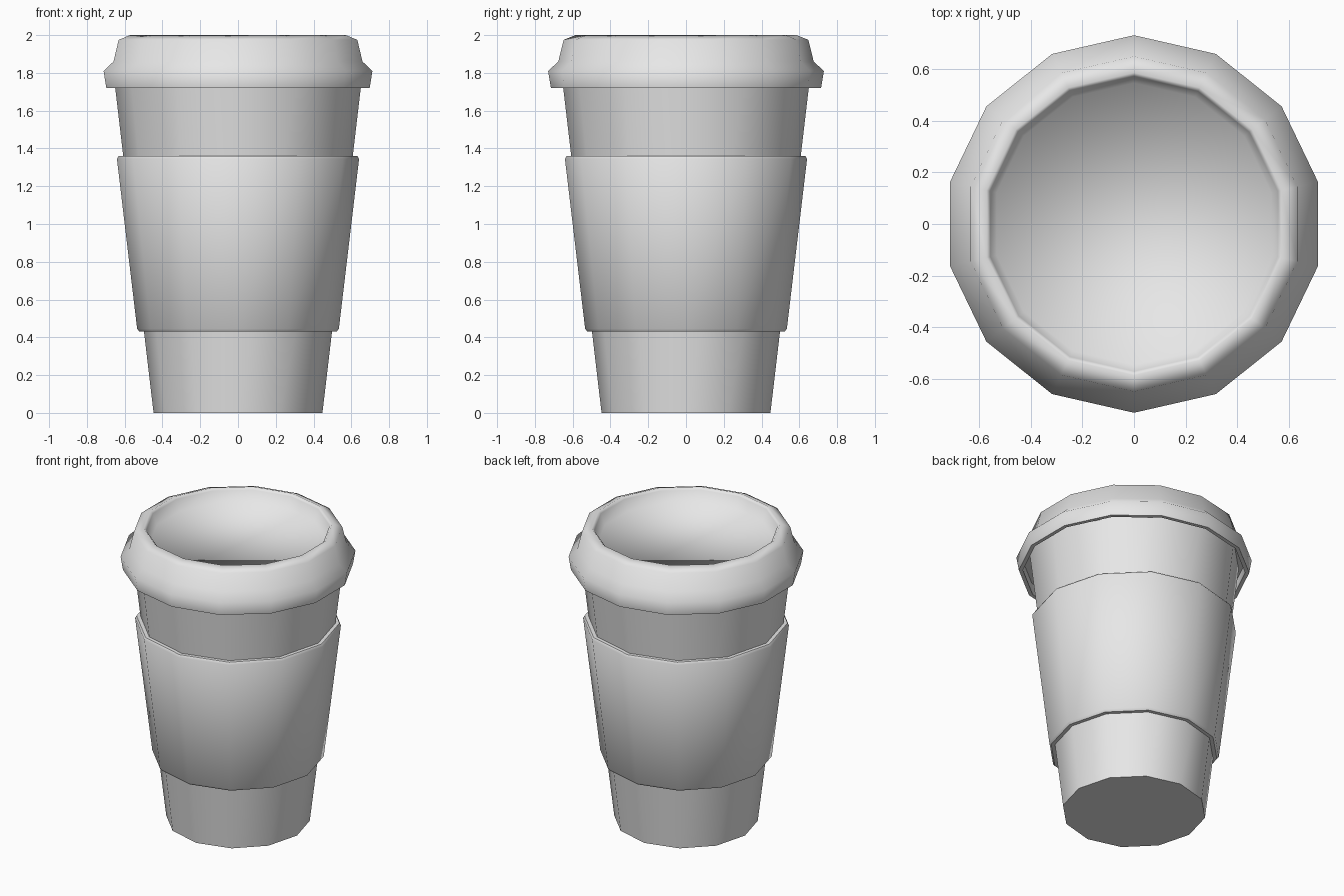
import bpy
import bmesh
from math import cos, sin, pi, radians

default = bpy.data.objects.get("Cube")
if default:
    bpy.data.objects.remove(default, do_unlink=True)

grey = bpy.data.materials.new("plain grey")
grey.use_nodes = True
colour = (0.8, 0.8, 0.8, 1)
grey.diffuse_color = colour
grey.node_tree.nodes["Principled BSDF"].inputs["Base Color"].default_value = colour


def lathe(name, profile, sides, smooth_angle, ring=False):
    """Revolve (radius, height) points; a ring closes on itself, otherwise ends are capped."""
    bm = bmesh.new()
    loops = []
    for r, z in profile:
        angles = [2 * pi * i / sides - pi / 2 for i in range(sides)]
        loops.append([bm.verts.new((r * cos(a), r * sin(a), z)) for a in angles])
    pairs = list(zip(loops, loops[1:]))
    if ring:
        pairs.append((loops[-1], loops[0]))
    else:
        bm.faces.new(loops[0])
        bm.faces.new(loops[-1])
    for low, high in pairs:
        for i in range(sides):
            j = (i + 1) % sides
            bm.faces.new((low[i], low[j], high[j], high[i]))
    bmesh.ops.recalc_face_normals(bm, faces=bm.faces[:])
    mesh = bpy.data.meshes.new(name)
    bm.to_mesh(mesh)
    bm.free()
    mesh.materials.append(grey)
    obj = bpy.data.objects.new(name, mesh)
    bpy.context.collection.objects.link(obj)
    bpy.ops.object.select_all(action="DESELECT")
    obj.select_set(True)
    bpy.context.view_layer.objects.active = obj
    bpy.ops.object.shade_smooth_by_angle(angle=radians(smooth_angle))
    return obj


# Tapered paper cup
lathe("cup_body", [(0.447, 0), (0.663, 1.83)], 12, 40)

# Sleeve with softened upper and lower edges
lathe("cup_sleeve", [(0.49, 0.43), (0.522, 0.43), (0.534, 0.445),
                     (0.641, 1.345), (0.632, 1.36), (0.59, 1.36)], 12, 40, ring=True)

# Lid: hollow lip underneath, flared skirt, rounded rim and recessed top
lathe("cup_lid", [(0.62, 1.8), (0.695, 1.8), (0.69, 1.72), (0.715, 1.72),
                  (0.73, 1.81), (0.676, 1.86), (0.648, 1.975), (0.585, 2.0),
                  (0.57, 1.985), (0.545, 1.91)], 14, 75)
